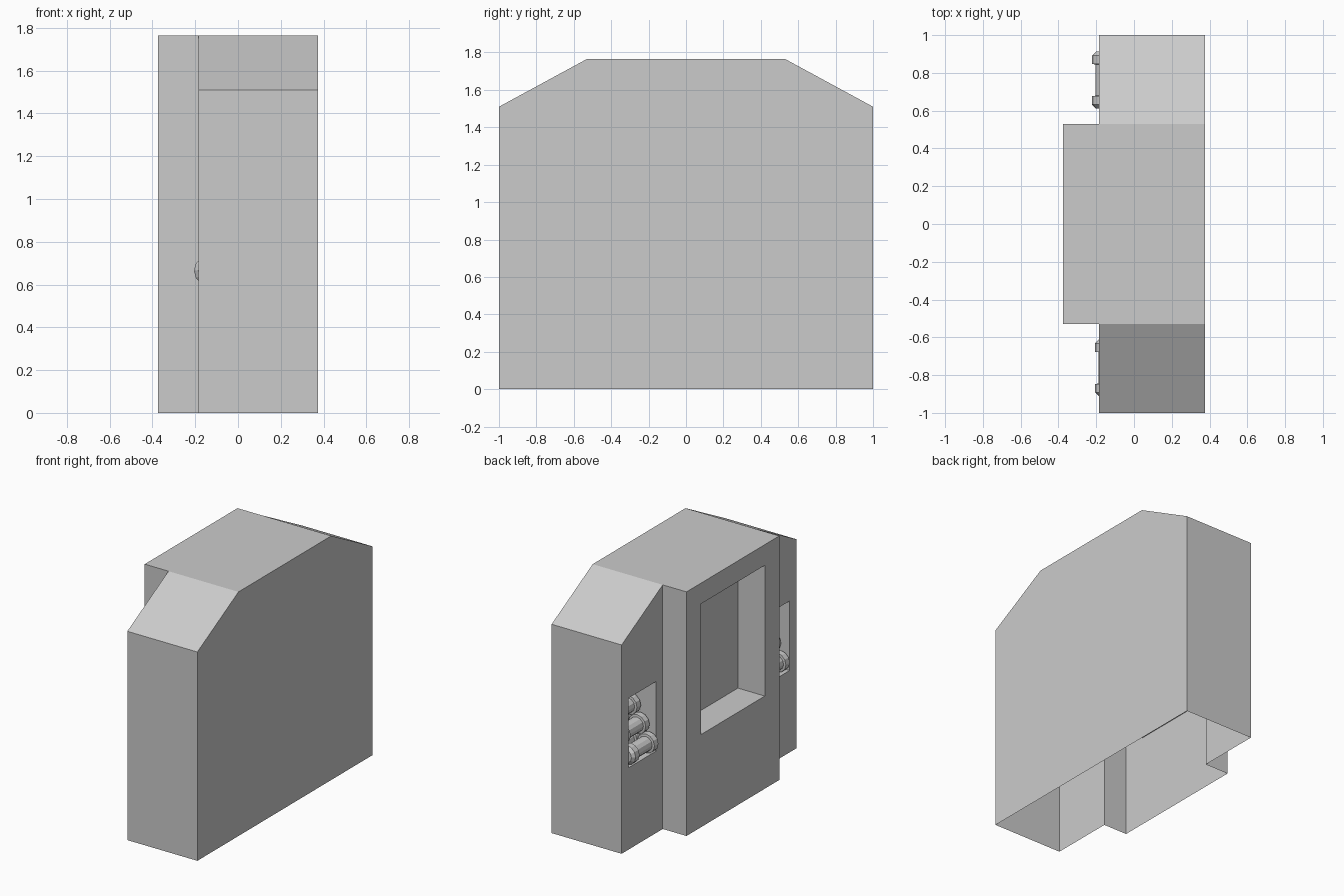
import bpy, bmesh, math
from mathutils import Vector

if "Cube" in bpy.data.objects:
    bpy.data.objects.remove(bpy.data.objects["Cube"])

XF, XB, XC = -0.185, 0.375, -0.375      # wing front, back, centre block front
YC, TOP, EAVE = 0.53, 1.765, 1.51


def make_object(name, bm):
    bmesh.ops.recalc_face_normals(bm, faces=bm.faces)
    mesh = bpy.data.meshes.new(name)
    bm.to_mesh(mesh)
    bm.free()
    obj = bpy.data.objects.new(name, mesh)
    bpy.context.collection.objects.link(obj)
    return obj


def box_cutter(name, lo, hi):
    bm = bmesh.new()
    bmesh.ops.create_cube(bm, size=1)
    for v in bm.verts:
        v.co = Vector([lo[i] if v.co[i] < 0 else hi[i] for i in range(3)])
    obj = make_object(name, bm)
    obj.hide_render = True
    return obj


# Housing: T-shaped footprint raised, outer roof edges lowered to the eaves
bm = bmesh.new()
foot = {}


def pt(x, y):
    if (x, y) not in foot:
        foot[(x, y)] = bm.verts.new((x, y, 0))
    return foot[(x, y)]


for s in (-1, 1):
    bm.faces.new([pt(XF, s), pt(XB, s), pt(XB, s * YC), pt(XF, s * YC)])
bm.faces.new([pt(XC, -YC), pt(XF, -YC), pt(XB, -YC), pt(XB, YC), pt(XF, YC), pt(XC, YC)])
bmesh.ops.recalc_face_normals(bm, faces=bm.faces)
res = bmesh.ops.extrude_face_region(bm, geom=bm.faces[:])
for v in res["geom"]:
    if isinstance(v, bmesh.types.BMVert):
        v.co.z = EAVE if abs(v.co.y) > 0.9 else TOP
housing = make_object("housing", bm)

# Openings: central window and two side niches
cutters = [box_cutter("window_cutter", (-0.5, -0.365, 0.67), (-0.16, 0.365, 1.615)),
           box_cutter("niche_cutter_a", (-0.3, 0.605, 0.592), (0.215, 0.92, 1.095)),
           box_cutter("niche_cutter_b", (-0.3, -0.92, 0.592), (0.215, -0.605, 1.095))]
for c in cutters:
    m = housing.modifiers.new(c.name, 'BOOLEAN')
    m.operation, m.solver, m.object = 'DIFFERENCE', 'EXACT', c
dg = bpy.context.evaluated_depsgraph_get()
cut_mesh = bpy.data.meshes.new_from_object(housing.evaluated_get(dg))
housing.modifiers.clear()
housing.data = cut_mesh
for c in cutters:
    bpy.data.objects.remove(c)

# The shell is open underneath
bm = bmesh.new()
bm.from_mesh(cut_mesh)
bottom = [f for f in bm.faces if all(v.co.z < 1e-4 for v in f.verts)]
bmesh.ops.delete(bm, geom=bottom, context='FACES')
bm.to_mesh(cut_mesh)
bm.free()


# Barrel: flanged roll turned around the y axis
def barrel(name, loc, sides=12):
    half = [(-0.15, 0.05), (-0.13, 0.07), (-0.085, 0.07), (-0.083, 0.053)]
    profile = half + [(-y, r) for y, r in reversed(half)]
    bm = bmesh.new()
    rings = []
    for y, r in profile:
        rings.append([bm.verts.new((r * math.cos(2 * math.pi * i / sides), y,
                                    r * math.sin(2 * math.pi * i / sides)))
                      for i in range(sides)])
    for a, b in zip(rings, rings[1:]):
        for i in range(sides):
            j = (i + 1) % sides
            bm.faces.new([a[i], a[j], b[j], b[i]])
    bm.faces.new(rings[0])
    bm.faces.new(rings[-1])
    obj = make_object(name, bm)
    obj.location = loc


# Pyramid stack of barrels in each niche
for side, x0 in ((1, -0.152), (-1, -0.136)):
    for row in range(3):
        for k in range(3 - row):
            barrel("barrel", (x0 + 0.07 * row + 0.14 * k, side * 0.762, 0.665 + 0.121 * row))
